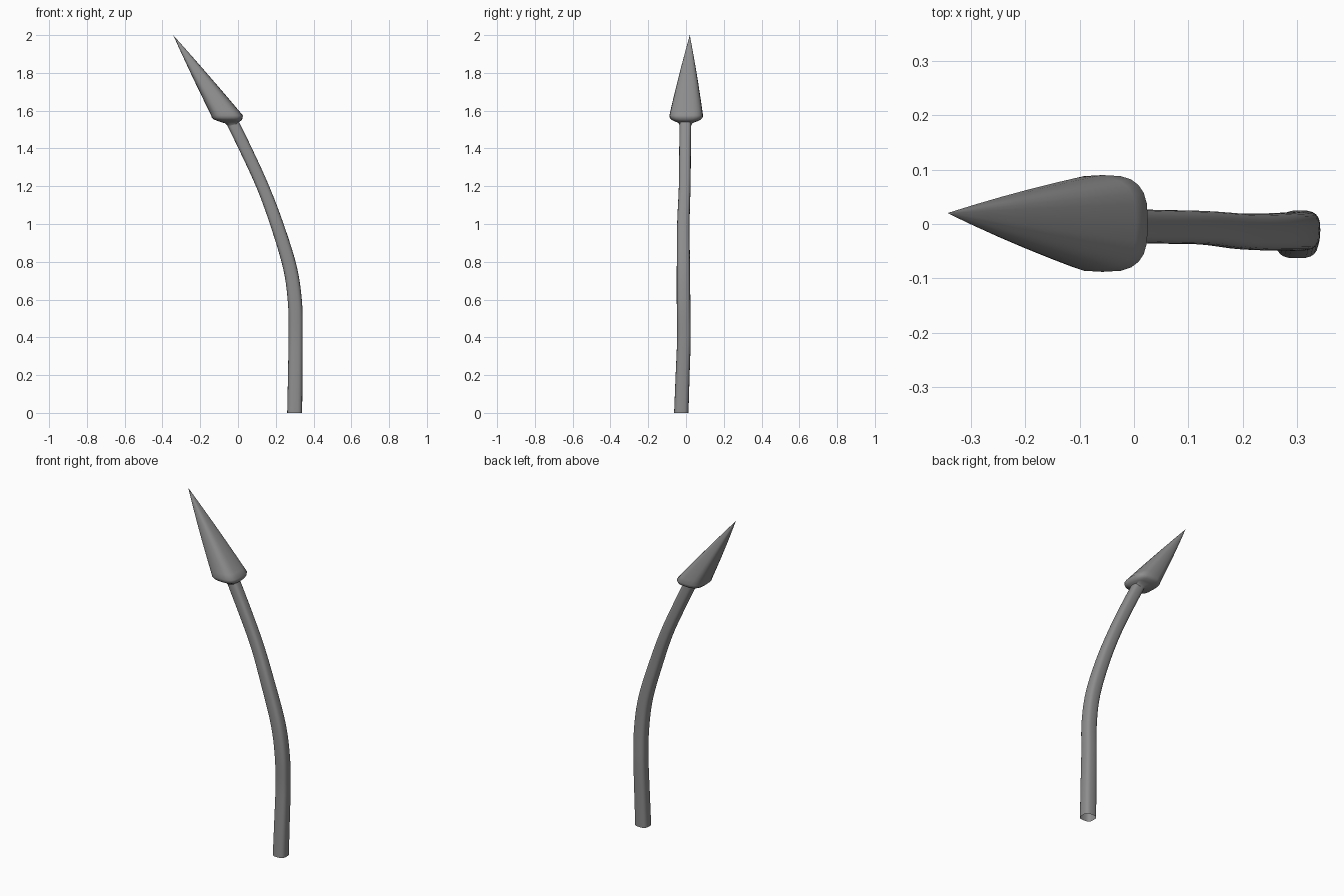
import bpy, bmesh
from math import sin, cos, pi, radians, copysign
from mathutils import Vector

if "Cube" in bpy.data.objects:
    bpy.data.objects.remove(bpy.data.objects["Cube"])

SIDES = 24
ROUNDNESS = 2 / 3  # 1 is a circle, lower is a softer-cornered square

dark = bpy.data.materials.new("dark_grey")
dark.diffuse_color = (0.27, 0.27, 0.27, 1)
dark.use_nodes = True
dark.node_tree.nodes["Principled BSDF"].inputs["Base Color"].default_value = dark.diffuse_color


def soft(v):
    return copysign(abs(v) ** ROUNDNESS, v) if abs(v) > 1e-6 else 0.0


def catmull(stations, steps):
    """Smoothly resample (x, y, z, radius, tilt) stations."""
    pts = [stations[0]] + stations + [stations[-1]]
    out = []
    for i in range(1, len(pts) - 2):
        a, b, c, d = pts[i - 1:i + 3]
        for s in range(steps):
            t = s / steps
            out.append(tuple(
                0.5 * (2 * q + (r - p) * t + (2 * p - 5 * q + 4 * r - w) * t * t
                       + (3 * q - p - 3 * r + w) * t ** 3)
                for p, q, r, w in zip(a, b, c, d)))
    return out + [stations[-1]]


def loft(name, stations, squash=1.0, tip=None):
    """Skin rounded-square rings, each tilted about y, optionally closing on a tip."""
    bm = bmesh.new()
    rings = []
    for x, y, z, r, tilt in stations:
        k = radians(tilt)
        ring = []
        for i in range(SIDES):
            a = 2 * pi * i / SIDES
            u = r * squash * soft(cos(a))
            ring.append(bm.verts.new((x + u * cos(k), y + r * soft(sin(a)), z + u * sin(k))))
        rings.append(ring)
    for lo, hi in zip(rings, rings[1:]):
        for i in range(SIDES):
            j = (i + 1) % SIDES
            bm.faces.new((lo[i], lo[j], hi[j], hi[i]))
    if tip:
        v = bm.verts.new(tip)
        for i in range(SIDES):
            bm.faces.new((rings[-1][i], rings[-1][(i + 1) % SIDES], v))
    me = bpy.data.meshes.new(name)
    bm.to_mesh(me)
    bm.free()
    me.materials.append(dark)
    ob = bpy.data.objects.new(name, me)
    bpy.context.collection.objects.link(ob)
    bpy.context.view_layer.objects.active = ob
    ob.select_set(True)
    bpy.ops.object.shade_smooth_by_angle(angle=radians(50))
    ob.select_set(False)
    return ob


# Curved stem, thinning upward, open at the foot
stem = [
    (0.300, -0.025, 0.00, 0.038, 0),
    (0.303, -0.018, 0.20, 0.037, 0),
    (0.305, -0.011, 0.40, 0.036, 0),
    (0.302, -0.013, 0.58, 0.036, 5),
    (0.275, -0.014, 0.77, 0.035, 14),
    (0.205, -0.014, 1.00, 0.033, 18),
    (0.130, -0.007, 1.20, 0.031, 22),
    (0.043, -0.005, 1.39, 0.031, 24),
    (-0.028, -0.003, 1.535, 0.031, 18),
]
loft("stem", catmull(stem, 5), squash=1.04)

# Pointed head: flared neck, rounded rim, straight cone to the tip
rim = Vector((-0.058, 0.001, 1.575))
tip = Vector((-0.343, 0.020, 2.0))
head = [
    (-0.024, -0.003, 1.525, 0.031, 14),
    (-0.032, -0.002, 1.536, 0.038, 5),
    (-0.042, 0.000, 1.544, 0.060, 2),
    (-0.053, 0.000, 1.553, 0.079, 0),
    (-0.057, 0.001, 1.563, 0.087, 0),
    (*rim, 0.089, 0),
]
for t in (0.06, 0.2, 0.4, 0.6, 0.8, 0.97):
    head.append((*rim.lerp(tip, t), 0.089 * (1 - t) + 0.012 * t * (1 - t), 0))
loft("pointed_head", head, squash=0.94, tip=tip)
